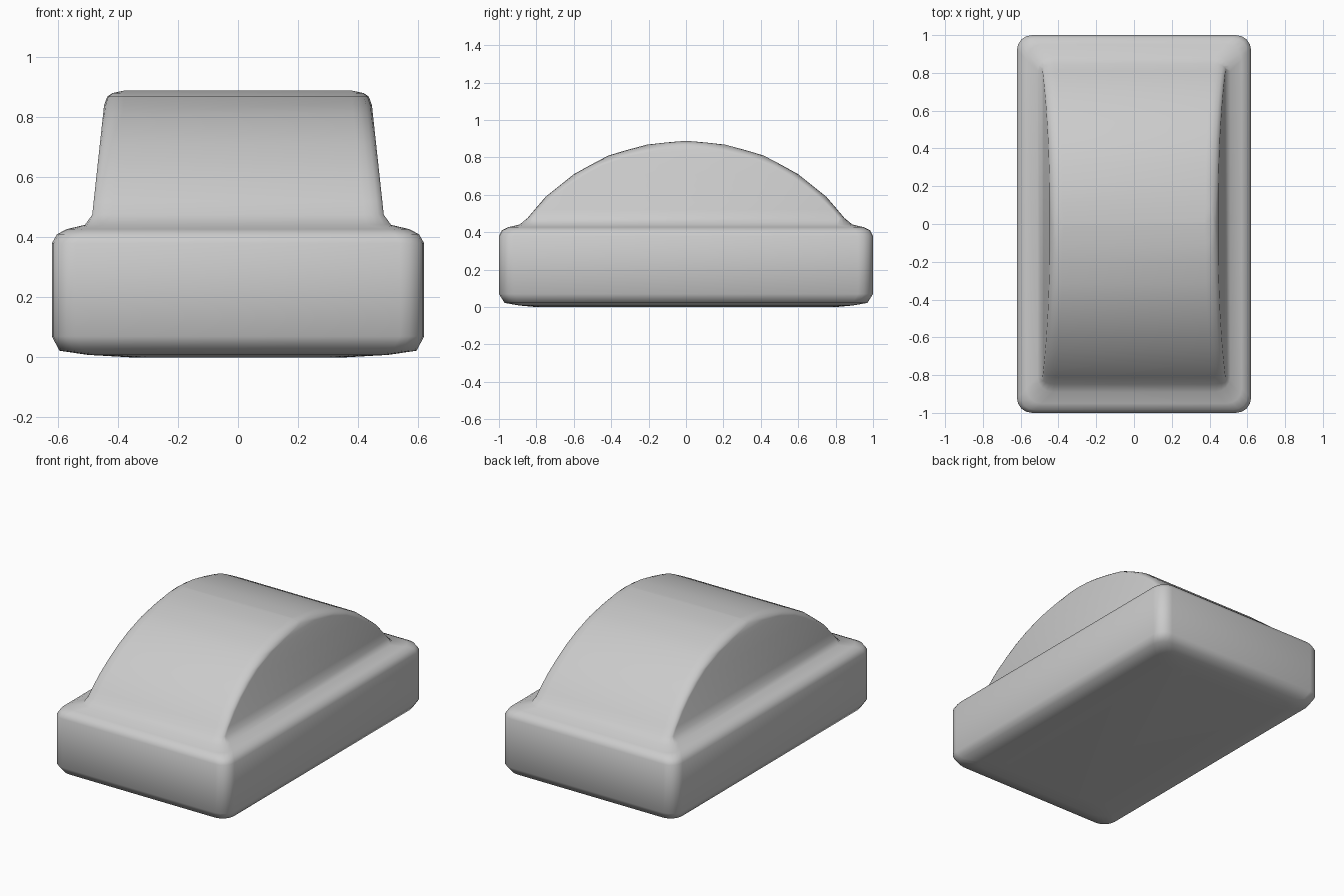
import bpy, bmesh, math

if "Cube" in bpy.data.objects:
    bpy.data.objects.remove(bpy.data.objects["Cube"], do_unlink=True)

# one flat grey for the whole body
grey = bpy.data.materials.new("plain grey")
grey.use_nodes = True
colour = (0.6, 0.6, 0.6, 1)
grey.diffuse_color = colour
grey.node_tree.nodes["Principled BSDF"].inputs["Base Color"].default_value = colour

CORNER_STEPS = 4


def rounded_ring(bm, z, hx, hy, rx, ry):
    """Horizontal rectangle with elliptical corners, as a ring of vertices."""
    ring = []
    for quarter, (sx, sy) in enumerate([(1, 1), (-1, 1), (-1, -1), (1, -1)]):
        for i in range(CORNER_STEPS + 1):
            a = math.pi / 2 * (quarter + i / CORNER_STEPS)
            x = sx * (hx - rx) + rx * math.cos(a)
            y = sy * (hy - ry) + ry * math.sin(a)
            ring.append(bm.verts.new((x, y, z)))
    return ring


# softened slab, ending in the fillet: height, half width, half length
slab = [(0, .36, .80), (.008, .5, .89), (.022, .595, .97), (.07, .62, 1),
        (.38, .62, 1), (.41, .603, .985), (.427, .57, .95), (.441, .51, .89)]
# arched cabin profile: height, half length
arch = [(.475, .848), (.52, .81), (.59, .75), (.65, .675), (.71, .6),
        (.76, .51), (.81, .415), (.84, .315), (.868, .21), (.88, .105), (.888, .01)]


def arch_length(z):
    for (z0, y0), (z1, y1) in zip(arch, arch[1:]):
        if z <= z1:
            return y0 + (y1 - y0) * (z - z0) / (z1 - z0)
    return 0


bm = bmesh.new()
rings = [rounded_ring(bm, z, hx, hy, .08, .08) for z, hx, hy in slab]

# cabin sides lean inwards and round over at the rim
for z, hy in arch:
    hx = .445 + .108 * (.85 - z)
    over = max(0, (z - .85) / .038)
    hx -= .06 * (1 - math.sqrt(max(0, 1 - over * over)))
    ry = max(.005, min(hy - arch_length(z + .035), hy * .98))
    rx = max(.01, .065 - max(0, .445 - hx))
    rings.append(rounded_ring(bm, z, hx, hy, rx, ry))

for low, high in zip(rings, rings[1:]):
    for i in range(len(low)):
        j = (i + 1) % len(low)
        bm.faces.new((low[i], low[j], high[j], high[i]))
bm.faces.new(rings[0][::-1])
bm.faces.new(rings[-1])
bmesh.ops.recalc_face_normals(bm, faces=bm.faces[:])

mesh = bpy.data.meshes.new("body")
bm.to_mesh(mesh)
bm.free()
mesh.materials.append(grey)
body = bpy.data.objects.new("body", mesh)
bpy.context.collection.objects.link(body)
bpy.context.view_layer.objects.active = body
body.select_set(True)
bpy.ops.object.shade_smooth_by_angle(angle=math.radians(60))
